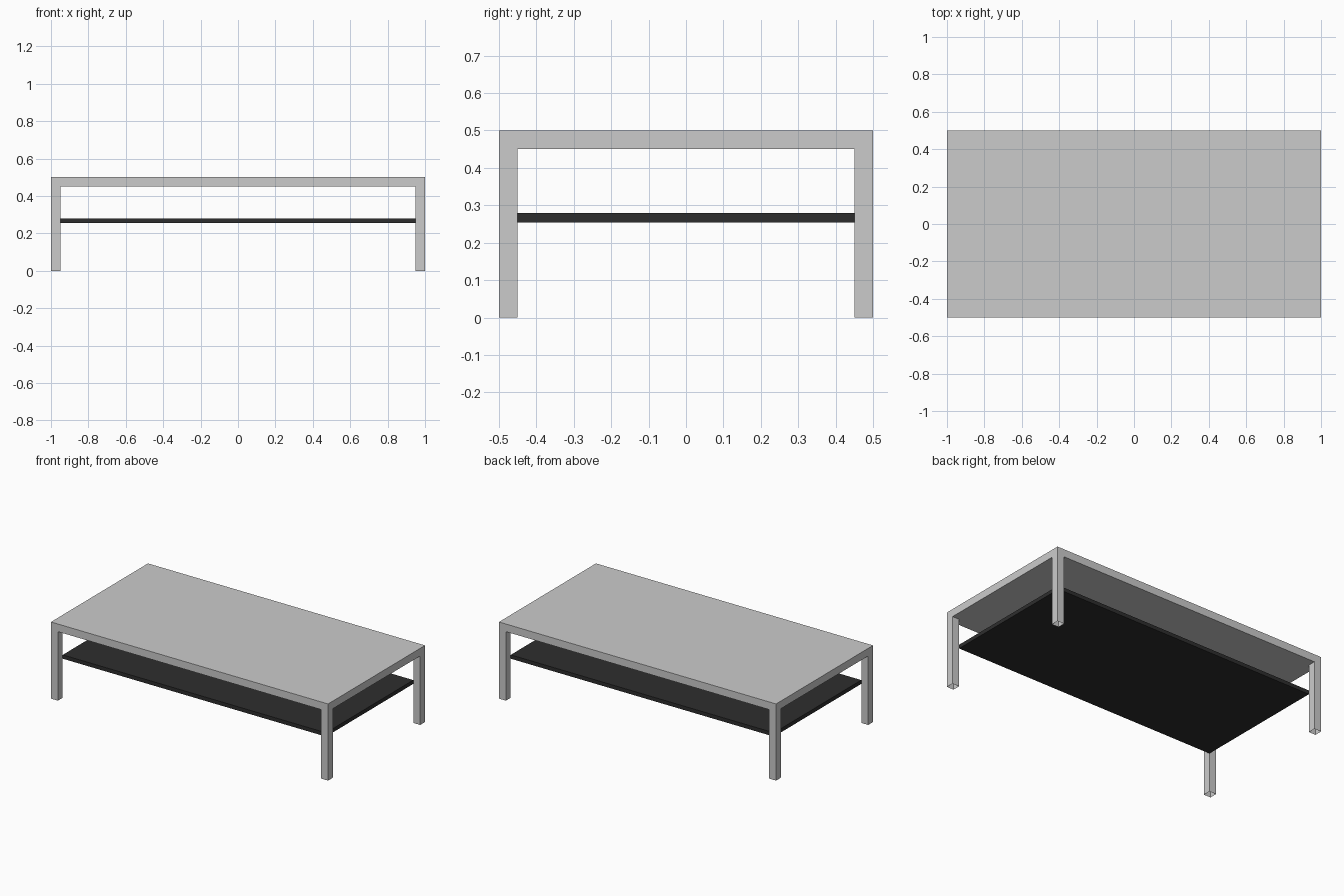
import bpy
import bmesh

cube = bpy.data.objects.get("Cube")
if cube:
    bpy.data.objects.remove(cube)


def make_material(name, value):
    mat = bpy.data.materials.new(name)
    mat.use_nodes = True
    colour = (value, value, value, 1)
    mat.diffuse_color = colour
    mat.node_tree.nodes["Principled BSDF"].inputs["Base Color"].default_value = colour
    return mat


def make_object(name, bm, mat):
    mesh = bpy.data.meshes.new(name)
    bm.to_mesh(mesh)
    bm.free()
    mesh.materials.append(mat)
    obj = bpy.data.objects.new(name, mesh)
    bpy.context.collection.objects.link(obj)


def extrude(bm, faces, dz):
    """Extrude faces vertically and return the new cap faces."""
    geom = bmesh.ops.extrude_face_region(bm, geom=faces, use_keep_orig=True)["geom"]
    verts = [g for g in geom if isinstance(g, bmesh.types.BMVert)]
    bmesh.ops.translate(bm, verts=verts, vec=(0, 0, dz))
    return [g for g in geom if isinstance(g, bmesh.types.BMFace)]


HALF_X, HALF_Y, HEIGHT, THICK = 1.0, 0.5, 0.5, 0.05
xs = (-HALF_X, THICK - HALF_X, HALF_X - THICK, HALF_X)
ys = (-HALF_Y, THICK - HALF_Y, HALF_Y - THICK, HALF_Y)

# Table frame: slab with a grid underside whose corners become hollow legs
bm = bmesh.new()
grid = [[bm.verts.new((x, y, HEIGHT - THICK)) for y in ys] for x in xs]
underside, corners = [], []
for i in range(3):
    for j in range(3):
        face = bm.faces.new((grid[i][j], grid[i][j + 1], grid[i + 1][j + 1], grid[i + 1][j]))
        underside.append(face)
        if i != 1 and j != 1:
            corners.append(face)
extrude(bm, underside, THICK)
feet = [extrude(bm, [face], THICK - HEIGHT)[0] for face in corners]
bmesh.ops.delete(bm, geom=feet + corners, context="FACES")
bmesh.ops.recalc_face_normals(bm, faces=bm.faces)
bmesh.ops.dissolve_limit(bm, angle_limit=0.01, verts=bm.verts, edges=bm.edges)
make_object("table_frame", bm, make_material("light_grey", 0.6))

# Lower shelf between the legs
bm = bmesh.new()
bmesh.ops.create_cube(bm, size=1)
bmesh.ops.scale(bm, verts=bm.verts, vec=(2 * xs[2], 2 * ys[2], 0.025))
bmesh.ops.translate(bm, verts=bm.verts, vec=(0, 0, 0.267))
make_object("lower_shelf", bm, make_material("charcoal", 0.027))
